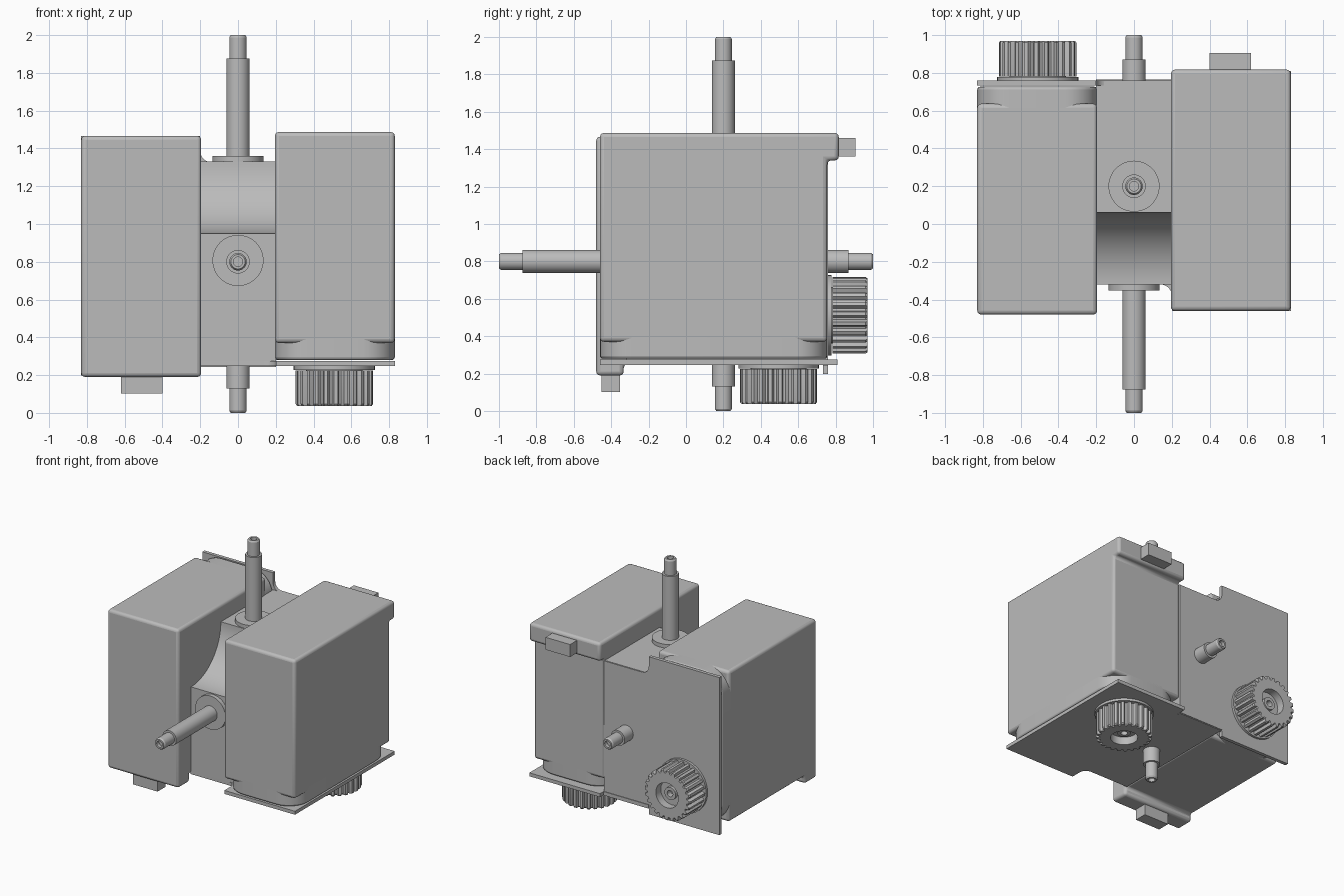
import bpy, bmesh, math
from mathutils import Matrix

cube = bpy.data.objects.get("Cube")
if cube:
    bpy.data.objects.remove(cube, do_unlink=True)

grey = bpy.data.materials.new("machine grey")
grey.use_nodes = True
grey.diffuse_color = (0.5, 0.5, 0.5, 1)
grey.node_tree.nodes["Principled BSDF"].inputs["Base Color"].default_value = (0.5, 0.5, 0.5, 1)

made = []


def turned(offset):
    """Half turn that swaps the upright unit onto the horizontal axis."""
    return Matrix(((-1, 0, 0, 0), (0, 0, -1, offset), (0, -1, 0, offset), (0, 0, 0, 1)))


def loft(name, rings, matrix, bevel=0):
    """Skin a list of equally long rings of 3D points and cap both ends."""
    bm = bmesh.new()
    loops = [[bm.verts.new(p) for p in ring] for ring in rings]
    n = len(loops[0])
    for a, b in zip(loops, loops[1:]):
        for i in range(n):
            j = (i + 1) % n
            bm.faces.new((a[i], a[j], b[j], b[i]))
    bm.faces.new(loops[0][::-1])
    bm.faces.new(loops[-1])
    bmesh.ops.recalc_face_normals(bm, faces=bm.faces)
    bm.transform(matrix)
    mesh = bpy.data.meshes.new(name)
    bm.to_mesh(mesh)
    bm.free()
    mesh.materials.append(grey)
    ob = bpy.data.objects.new(name, mesh)
    bpy.context.collection.objects.link(ob)
    if bevel:
        mod = ob.modifiers.new("Rounded edges", "BEVEL")
        mod.width, mod.segments, mod.limit_method = bevel, 3, "ANGLE"
    made.append(ob)
    return ob


def slab(name, outline, z0, z1, matrix, bevel=0):
    return loft(name, [[(x, y, z) for x, y in outline] for z in (z0, z1)], matrix, bevel)


def side_profile(name, outline, x0, x1, matrix, bevel=0):
    return loft(name, [[(x, y, z) for y, z in outline] for x in (x0, x1)], matrix, bevel)


def rect(x0, x1, y0, y1):
    return [(x0, y0), (x1, y0), (x1, y1), (x0, y1)]


def arc(cx, cy, r, start, end, steps=8):
    angles = [math.radians(start + (end - start) * i / steps) for i in range(steps + 1)]
    return [(cx + r * math.cos(a), cy + r * math.sin(a)) for a in angles]


def rounded_rect(x0, x1, y0, y1, r):
    corners = [(x1 - r, y1 - r), (x0 + r, y1 - r), (x0 + r, y0 + r), (x1 - r, y0 + r)]
    return [p for i, (x, y) in enumerate(corners) for p in arc(x, y, r, 90 * i, 90 * i + 90)]


def ring(cx, cy, z, r, n=32, tooth=0):
    """Circle, or a toothed outline when tooth depth is given."""
    pts = []
    for i in range(n):
        rad = r - (tooth if i % 4 > 1 else 0)
        # narrow gaps between broad teeth
        a = 2 * math.pi * (i + (0.35 if i % 4 == 1 else -0.1 if i % 4 == 0 else 0)) / n
        a = a if tooth else 2 * math.pi * i / n
        pts.append((cx + rad * math.cos(a), cy + rad * math.sin(a), z))
    return pts


def lathe(name, cx, cy, profile, matrix, n=32):
    return loft(name, [ring(cx, cy, z, r, n) for r, z in profile], matrix)


def drive_unit(tag, body, axis):
    # Motor cover with an overhanging lip, and its rounded end
    cover = [(-0.46, 0.37), (0.755, 0.37), (0.755, 1.34), (0.817, 1.34), (0.817, 1.487), (-0.46, 1.487)]
    side_profile(tag + "motor_cover", cover, 0.195, 0.83, body, 0.022)
    slab(tag + "motor_end", rounded_rect(0.195, 0.83, -0.46, 0.755, 0.17), 0.28, 0.42, body, 0.015)
    slab(tag + "connector", rect(0.4, 0.62, 0.8, 0.905), 1.36, 1.46, body)

    # Mounting plate with a filleted inner corner
    plate = [(0.83, -0.46), (0.83, 0.81), (0.2, 0.81), (0.2, 0.765), (-0.2, 0.765), (-0.2, -0.32)]
    plate += arc(0.14, -0.38, 0.06, 90, 0) + [(0.2, -0.46)]
    slab(tag + "mounting_plate", plate, 0.247, 0.275, body)

    # Knurled gear with a recessed hub, and the washer behind it
    gx, gy, n = 0.51, 0.495, 96
    rings = [ring(gx, gy, 0.225, 0.205, n, 0.022), ring(gx, gy, 0.047, 0.205, n, 0.022),
             ring(gx, gy, 0.037, 0.198, n, 0.022)]
    rings += [ring(gx, gy, z, r, n) for r, z in
              [(0.1, 0.037), (0.1, 0.1), (0.05, 0.1), (0.05, 0.075), (0.025, 0.075), (0.025, 0.12)]]
    loft(tag + "gear", rings, body)
    lathe(tag + "gear_washer", gx, gy, [(0.215, 0.228), (0.215, 0.25)], body, 48)
    lathe(tag + "gear_axle", gx, gy, [(0.15, 0.22), (0.15, 0.235)], body)

    # Stepped shaft with chamfered, drilled tips, and its bearing flange
    shaft = [(0.025, 0.03), (0.025, 0), (0.038, 0), (0.046, 0.012), (0.046, 0.13), (0.062, 0.13),
             (0.062, 1.875), (0.046, 1.875), (0.046, 1.988), (0.038, 2), (0.025, 2), (0.025, 1.97)]
    lathe(tag + "shaft", 0, 0.2, shaft, axis)
    lathe(tag + "shaft_flange", 0, 0.2, [(0.135, 1.32), (0.135, 1.36)], body, 48)


drive_unit("upright_", Matrix(), Matrix())
drive_unit("level_", turned(1.007), turned(1))

# Centre block with a concave cut along its upper front edge
block = [(0.755, 0.255), (0.755, 1.33)] + arc(-0.32, 1.33, 0.38, 0, -90, 24) + [(-0.32, 0.255)]
side_profile("centre_block", block, -0.2, 0.2, Matrix())

bpy.ops.object.select_all(action="DESELECT")
for ob in made:
    ob.select_set(True)
bpy.context.view_layer.objects.active = made[0]
bpy.ops.object.shade_smooth_by_angle(angle=math.radians(30))
